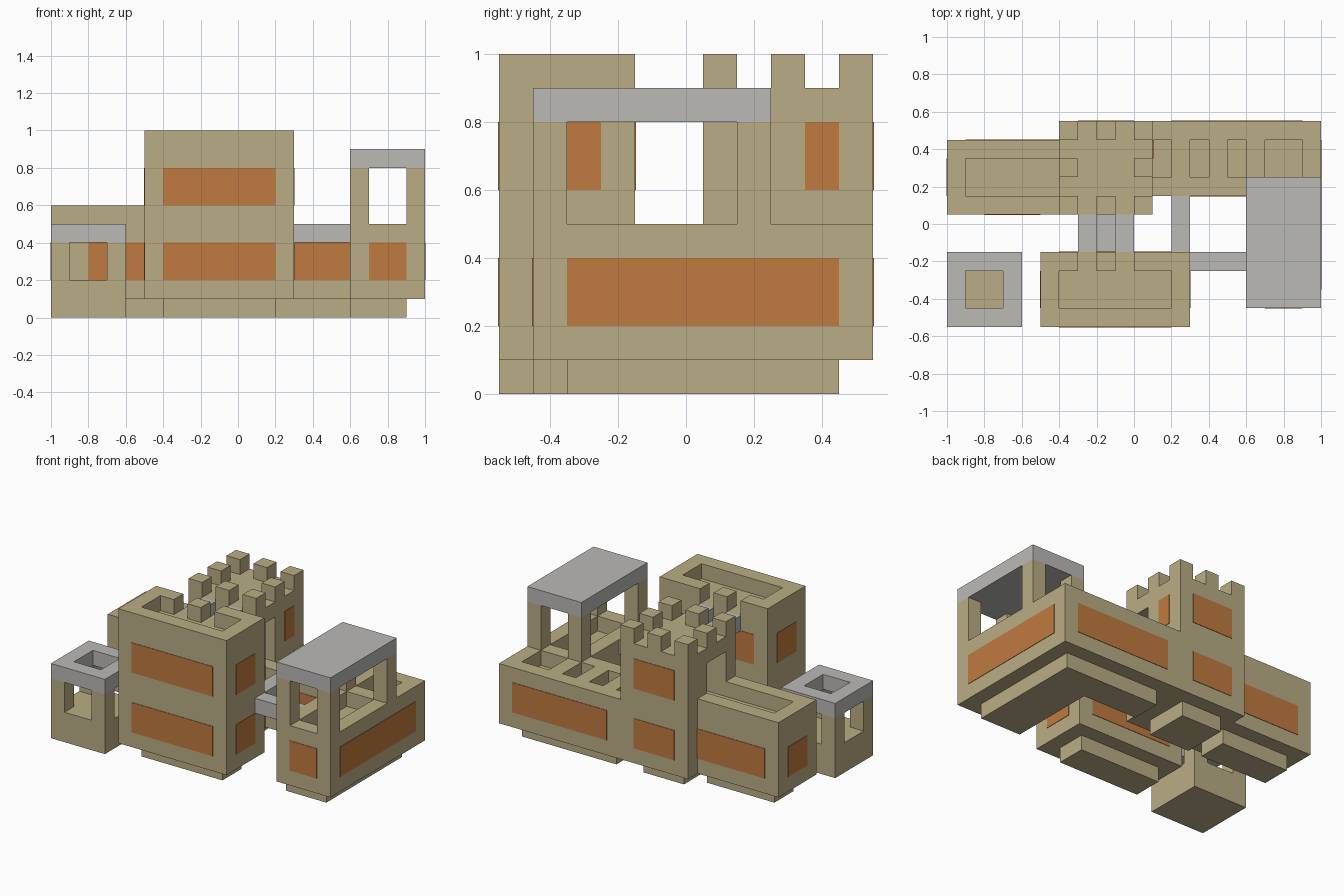
import bpy
import bmesh

if "Cube" in bpy.data.objects:
    bpy.data.objects.remove(bpy.data.objects["Cube"])


def material(name, rgb):
    m = bpy.data.materials.new(name)
    m.use_nodes = True
    m.diffuse_color = (*rgb, 1)
    m.node_tree.nodes["Principled BSDF"].inputs["Base Color"].default_value = (*rgb, 1)
    return m


STONE = material("tan stone", (0.49, 0.42, 0.235))
WINDOW = material("orange window", (0.53, 0.195, 0.05))
ROOF = material("grey roof", (0.50, 0.49, 0.47))


def boxes(name, mat, *ranges):
    """One object from boxes given as (x0, x1, y0, y1, z0, z1)."""
    bm = bmesh.new()
    for r in ranges:
        made = bmesh.ops.create_cube(bm, size=1)["verts"]
        for v in made:
            for i in range(3):
                v.co[i] = r[2 * i] if v.co[i] < 0 else r[2 * i + 1]
    mesh = bpy.data.meshes.new(name)
    bm.to_mesh(mesh)
    bm.free()
    mesh.materials.append(mat)
    ob = bpy.data.objects.new(name, mesh)
    bpy.context.collection.objects.link(ob)
    return ob


def carve(ob, *ranges):
    """Cut separate boxes out of an object."""
    cutter = boxes("cutter", STONE, *ranges)
    cutter.hide_render = True
    mod = ob.modifiers.new("carve", "BOOLEAN")
    mod.operation, mod.solver, mod.object = "DIFFERENCE", "EXACT", cutter
    graph = bpy.context.evaluated_depsgraph_get()
    ob.data = bpy.data.meshes.new_from_object(ob.evaluated_get(graph))
    ob.modifiers.clear()
    bpy.data.objects.remove(cutter)


def window(name, axis, at, a0, a1, z0):
    """Thin plate on the wall plane axis = at, spanning a0 to a1 sideways."""
    t = 0.003
    span = (at - t, at + t, a0, a1) if axis == "x" else (a0, a1, at - t, at + t)
    boxes(name, WINDOW, (*span, z0, z0 + 0.2))


LOW, HIGH = 0.2, 0.6

# Front tower with parapet, two gaps in its back wall
front = boxes("front_tower", STONE, (-0.5, 0.3, -0.55, -0.15, 0.1, 1))
carve(front, (-0.4, 0.2, -0.45, -0.25, 0.9, 1.1))
for x in (-0.3, -0.1):
    carve(front, (x, x + 0.1, -0.3, -0.1, 0.9, 1.1))
boxes("front_tower_base", STONE, (-0.4, 0.2, -0.45, -0.25, 0, 0.1))
for z in (LOW, HIGH):
    for y in (-0.55, -0.15):
        window("front_tower_window", "y", y, -0.4, 0.2, z)
    for x in (-0.5, 0.3):
        window("front_tower_side_window", "x", x, -0.45, -0.25, z)

# Back tower with a passage and battlements
back = boxes("back_tower", STONE, (-0.4, 0.1, 0.05, 0.55, 0.1, 0.9))
carve(back, (-0.5, 0.2, 0.15, 0.25, 0.5, 0.8))
carve(back, (-0.5, 0, 0.15, 0.35, 0.5, 0.8))
boxes("battlements", STONE, *[
    (-0.4 + 0.2 * i, -0.3 + 0.2 * i, 0.05 + 0.2 * j, 0.15 + 0.2 * j, 0.9, 1)
    for i in range(3) for j in range(3) if (i, j) != (1, 1)])
boxes("back_tower_base", STONE, (-0.3, 0, 0.15, 0.45, 0, 0.1))
for z in (LOW, HIGH):
    window("back_tower_window", "y", 0.55, -0.3, 0, z)
window("back_tower_side_window", "x", 0.1, 0.35, 0.45, HIGH)

# Long hall on the -x side with a sunken roof
hall = boxes("hall", STONE, (-1, -0.4, 0.05, 0.45, 0.1, 0.6))
carve(hall, (-0.9, -0.3, 0.15, 0.35, 0.5, 0.7))
boxes("hall_base", STONE, (-0.9, -0.4, 0.15, 0.35, 0, 0.1))
window("hall_front_window", "y", 0.05, -0.8, -0.5, LOW)
window("hall_back_window", "y", 0.45, -0.9, -0.4, LOW)
window("hall_end_window", "x", -1, 0.15, 0.35, LOW)

# Wing on the +x side with roof pits
wing = boxes("wing", STONE, (0.1, 0.6, 0.15, 0.55, 0.1, 0.5))
carve(wing, *[(x, x + 0.1, 0.25, 0.45, 0.4, 0.6) for x in (0.1, 0.3, 0.5)])
boxes("wing_base", STONE, (0.2, 0.6, 0.25, 0.45, 0, 0.1))
window("wing_front_window", "y", 0.15, 0.2, 0.6, LOW)
window("wing_back_window", "y", 0.55, 0.2, 0.9, LOW)

# Side block carrying the canopy
block = boxes("side_block", STONE, (0.6, 1, -0.45, 0.55, 0.1, 0.5))
carve(block, (0.7, 0.9, 0.25, 0.45, 0.4, 0.6), (0.7, 0.9, -0.35, 0.15, 0.4, 0.6))
boxes("side_block_base", STONE, (0.6, 0.9, -0.35, 0.45, 0, 0.1))
window("side_block_window", "x", 1, -0.35, 0.45, LOW)
window("side_block_front_window", "y", -0.45, 0.7, 0.9, LOW)
boxes("canopy_posts", STONE, *[
    (x, x + 0.1, y, y + 0.1, 0.5, 0.8) for x in (0.6, 0.9) for y in (-0.45, 0.15)])
boxes("canopy", ROOF, (0.6, 1, -0.45, 0.25, 0.8, 0.9))

# Small open lookout
boxes("lookout", STONE, (-1, -0.6, -0.55, -0.15, 0, 0.2))
boxes("lookout_posts", STONE, *[
    (x, x + 0.1, y, y + 0.1, 0.2, 0.4) for x in (-1, -0.7) for y in (-0.55, -0.25)])
roof = boxes("lookout_roof", ROOF, (-1, -0.6, -0.55, -0.15, 0.4, 0.5))
carve(roof, (-0.9, -0.7, -0.45, -0.25, 0.3, 0.6))

# Walkways between the buildings
boxes("upper_walkways", ROOF, *[(x, x + 0.1, -0.15, 0.05, 0.8, 0.9) for x in (-0.3, -0.1)])
boxes("lower_walkways", ROOF,
      (-0.2, -0.1, -0.15, 0.05, 0.4, 0.5),
      (0.2, 0.3, -0.15, 0.15, 0.4, 0.5),
      (0.3, 0.6, -0.25, -0.15, 0.4, 0.5))
